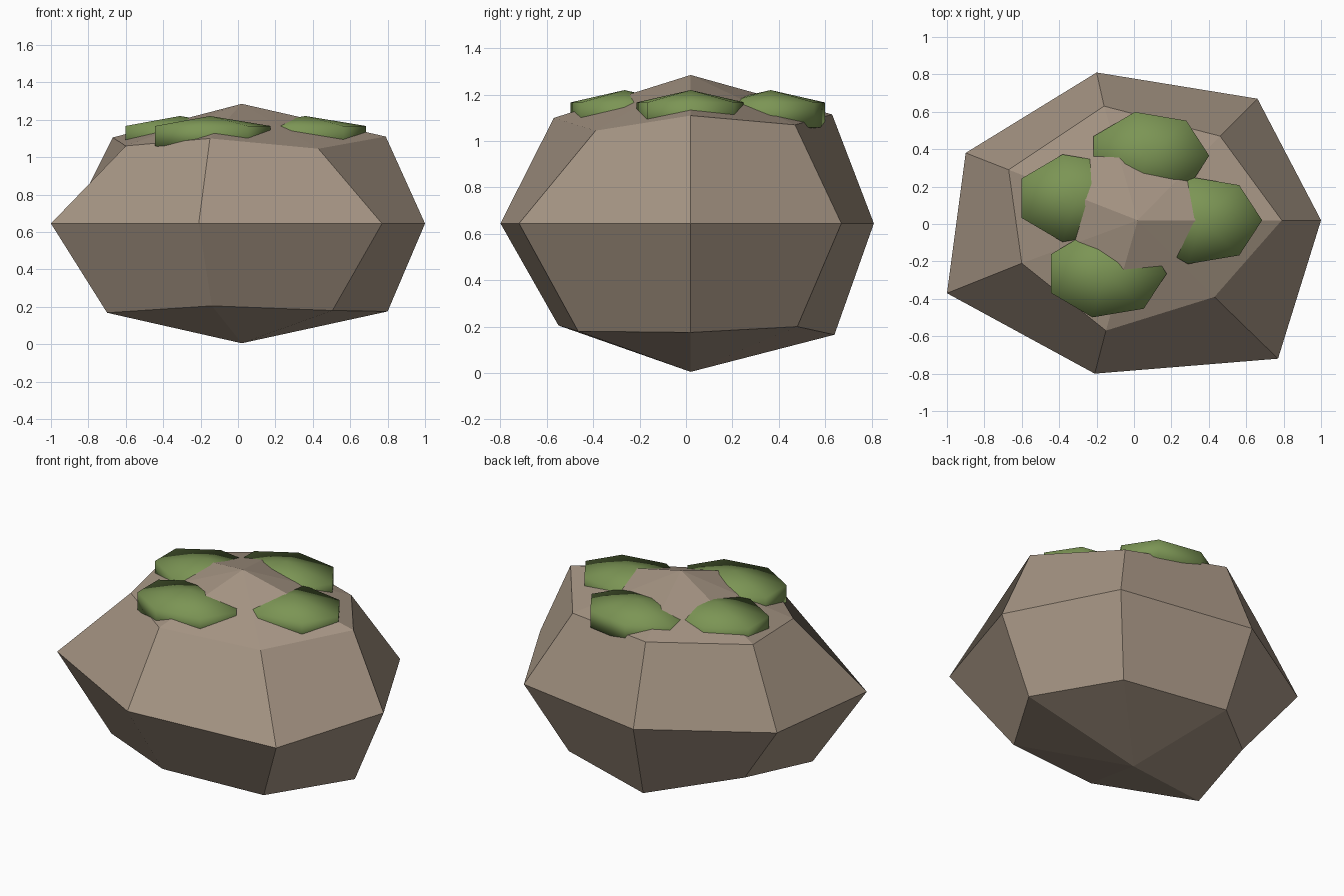
import bpy, bmesh, math

if "Cube" in bpy.data.objects:
    bpy.data.objects.remove(bpy.data.objects["Cube"])

SEG = 7


def material(name, rgb):
    mat = bpy.data.materials.new(name)
    mat.diffuse_color = (*rgb, 1.0)
    mat.use_nodes = True
    mat.node_tree.nodes["Principled BSDF"].inputs["Base Color"].default_value = mat.diffuse_color
    return mat


def ring_solid(name, mat, rings, bottom, top, smooth):
    """Closed solid from stacked rings capped by a point at each end."""
    bm = bmesh.new()
    low, high = bm.verts.new(bottom), bm.verts.new(top)
    loops = [[bm.verts.new(p) for p in ring] for ring in rings]
    for i in range(SEG):
        j = (i + 1) % SEG
        bm.faces.new((low, loops[0][j], loops[0][i]))
        for a, b in zip(loops, loops[1:]):
            bm.faces.new((a[i], a[j], b[j], b[i]))
        bm.faces.new((loops[-1][i], loops[-1][j], high))
    bmesh.ops.recalc_face_normals(bm, faces=bm.faces[:])
    for f in bm.faces:
        f.smooth = smooth
    mesh = bpy.data.meshes.new(name)
    bm.to_mesh(mesh)
    bm.free()
    mesh.materials.append(mat)
    obj = bpy.data.objects.new(name, mesh)
    bpy.context.collection.objects.link(obj)
    return obj


stone = material("warm_grey_stone", (0.38, 0.30, 0.23))
green = material("moss_green", (0.20, 0.30, 0.09))

# Boulder: irregular seven-sided body, pointed at both ends
lower = [(0.80, 0.02, 0.175), (0.48, 0.48, 0.20), (-0.15, 0.64, 0.165),
         (-0.59, 0.26, 0.235), (-0.70, -0.26, 0.168), (-0.14, -0.55, 0.205),
         (0.505, -0.465, 0.18)]
middle = [(x, y, 0.645) for x, y in
          [(1.0, 0.02), (0.66, 0.67), (-0.20, 0.81), (-0.90, 0.38),
           (-1.0, -0.37), (-0.21, -0.80), (0.77, -0.72)]]
upper = [(0.79, 0.02, 1.11), (0.46, 0.47, 1.07), (-0.16, 0.63, 1.115),
         (-0.67, 0.29, 1.105), (-0.60, -0.21, 1.06), (-0.15, -0.57, 1.10),
         (0.43, -0.39, 1.045)]
ring_solid("boulder", stone, [lower, middle, upper],
           (0.02, 0.02, 0.005), (0.02, 0.02, 1.285), False)

# Moss pads: flattened smooth lumps half sunk into the crown
RX, RY, MID, HALF = 0.325, 0.24, 1.113, 0.107
pads = {"right": (0.36, 0.02), "back": (0.077, 0.365),
        "left": (-0.31, 0.138), "front": (-0.15, -0.265)}
for side, (cx, cy) in pads.items():
    rings = [[(cx + RX * math.cos(math.tau * i / SEG),
               cy + RY * math.sin(math.tau * i / SEG), z) for i in range(SEG)]
             for z in (MID - HALF / 2, MID + HALF / 2)]
    ring_solid("moss_pad_" + side, green, rings,
               (cx, cy, MID - HALF), (cx, cy, MID + HALF), True)
